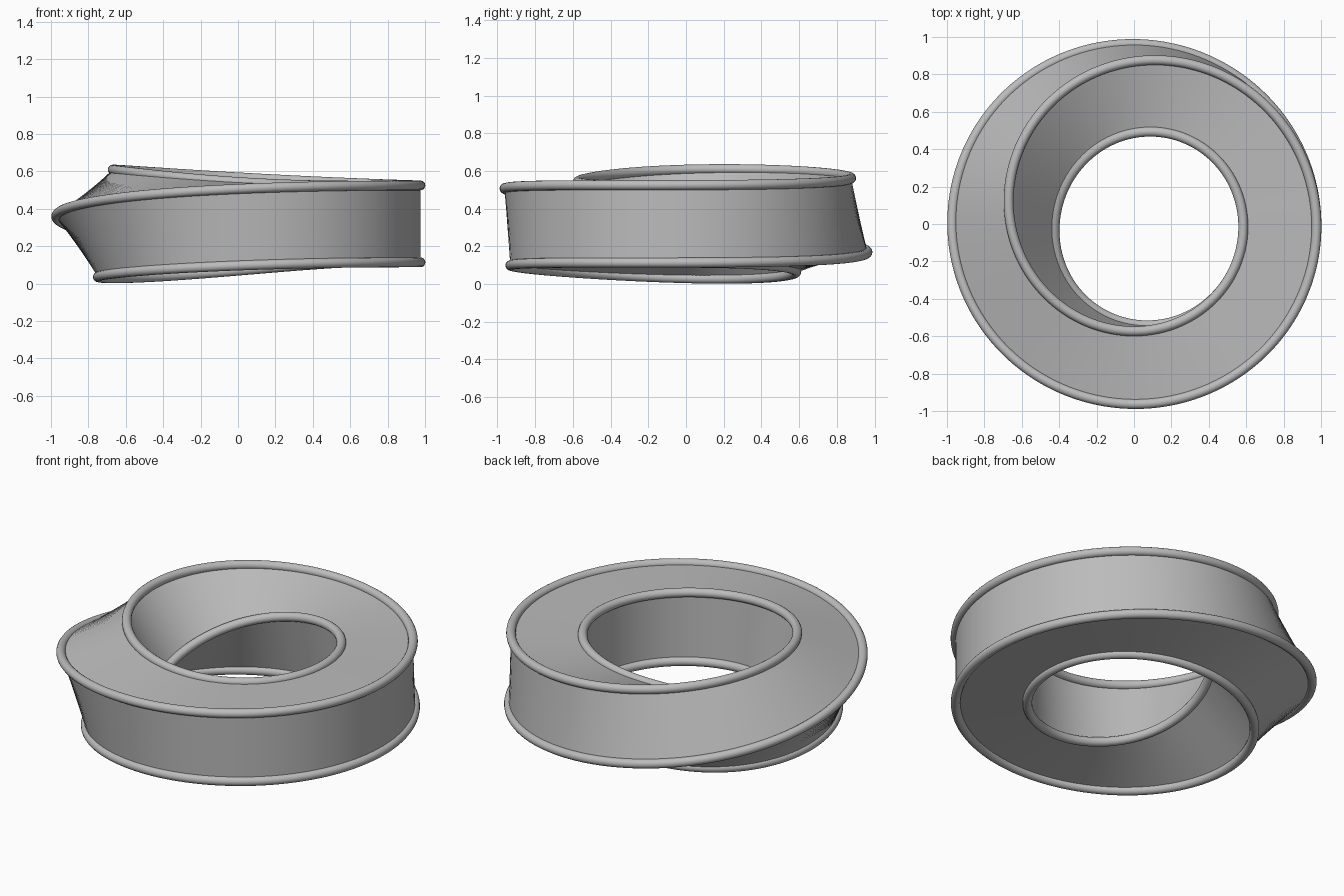
import bpy, bmesh
from math import sin, cos, pi, radians
from mathutils import Vector

cube = bpy.data.objects.get("Cube")
if cube:
    bpy.data.objects.remove(cube, do_unlink=True)

STEPS = 192                      # sections in one trip round the ring
TOTAL = 4 * STEPS                # one corner line closes after four trips
RADIUS, DIAGONAL, BEAD = 0.739, 0.277, 0.026
CENTRE = Vector((0.041, -0.0125, 0.319))
STRETCH = 1.05                   # section is slightly taller than wide
PHASE = radians(17)

grey = bpy.data.materials.new("plain_grey")
grey.use_nodes = True
grey.diffuse_color = (0.5, 0.5, 0.5, 1)
grey.node_tree.nodes["Principled BSDF"].inputs["Base Color"].default_value = grey.diffuse_color


def frame(i):
    """Outward direction at step i, travelling clockwise."""
    w = 2 * pi * i / STEPS
    return Vector((cos(w), -sin(w), 0))


def corner(i):
    """Corner of the square section, eased through a quarter turn per trip."""
    v = 2 * pi * i / STEPS - PHASE
    a = pi / 4 - (v - sin(v)) / 4
    out = frame(i) * (RADIUS + DIAGONAL * cos(a))
    return CENTRE + out + Vector((0, 0, DIAGONAL * STRETCH * sin(a)))


def finish(bm, name, angle):
    bmesh.ops.recalc_face_normals(bm, faces=bm.faces[:])
    mesh = bpy.data.meshes.new(name)
    bm.to_mesh(mesh)
    bm.free()
    mesh.materials.append(grey)
    obj = bpy.data.objects.new(name, mesh)
    bpy.context.collection.objects.link(obj)
    bpy.ops.object.select_all(action='DESELECT')
    obj.select_set(True)
    bpy.context.view_layer.objects.active = obj
    bpy.ops.object.shade_smooth_by_angle(angle=radians(angle))


# Twisted body: one continuous band that covers all four sides
bm = bmesh.new()
line = [bm.verts.new(corner(i)) for i in range(TOTAL)]
for i in range(TOTAL):
    bm.faces.new([line[k % TOTAL] for k in (i, i + 1, i + 1 + STEPS, i + STEPS)])
finish(bm, "twisted_ring_body", 40)

# Round bead following the single corner line
SIDES = 16
bm = bmesh.new()
rings = []
for i in range(TOTAL):
    tangent = (corner(i + 1) - corner(i - 1)).normalized()
    side = tangent.cross(Vector((0, 0, 1))).normalized()
    up = side.cross(tangent)
    rings.append([bm.verts.new(corner(i) + BEAD * (side * cos(t) + up * sin(t)))
                  for t in (2 * pi * k / SIDES for k in range(SIDES))])
for i in range(TOTAL):
    a, b = rings[i], rings[(i + 1) % TOTAL]
    for k in range(SIDES):
        j = (k + 1) % SIDES
        bm.faces.new((a[k], a[j], b[j], b[k]))
finish(bm, "edge_bead", 60)
